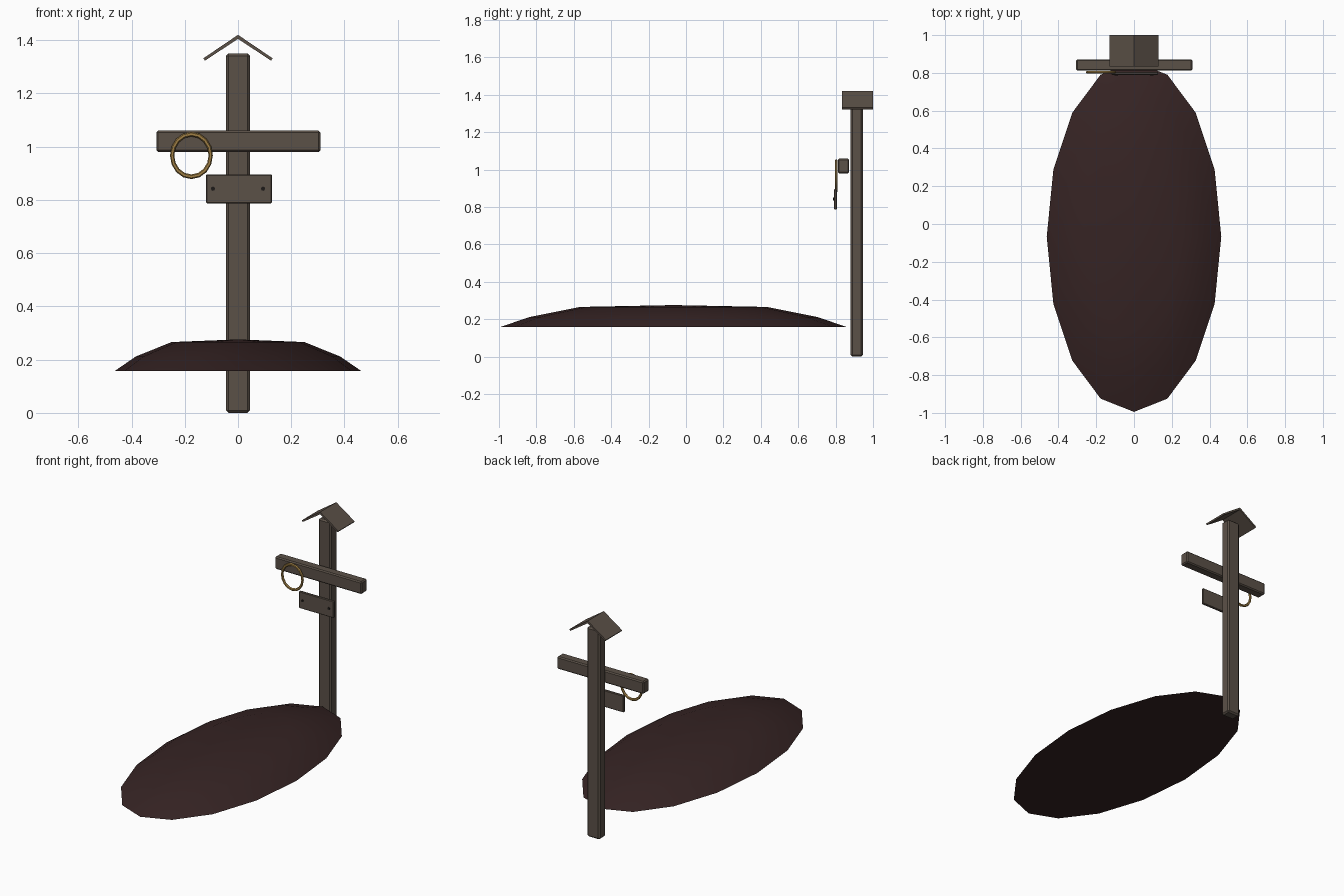
import bpy, bmesh, math
from mathutils import Matrix

cube = bpy.data.objects.get("Cube")
if cube:
    bpy.data.objects.remove(cube, do_unlink=True)


def material(name, rgb):
    m = bpy.data.materials.new(name)
    m.use_nodes = True
    m.diffuse_color = (*rgb, 1)
    m.node_tree.nodes["Principled BSDF"].inputs["Base Color"].default_value = (*rgb, 1)
    return m


WOOD = material("weathered wood", (0.105, 0.082, 0.064))
EARTH = material("dark earth", (0.036, 0.017, 0.017))
GOLD = material("aged gold", (0.36, 0.22, 0.06))
IRON = material("dark iron", (0.012, 0.010, 0.009))


def finish(name, bm, mat, smooth=None):
    bmesh.ops.recalc_face_normals(bm, faces=bm.faces)
    mesh = bpy.data.meshes.new(name)
    bm.to_mesh(mesh)
    bm.free()
    mesh.materials.append(mat)
    obj = bpy.data.objects.new(name, mesh)
    bpy.context.collection.objects.link(obj)
    if smooth:
        bpy.ops.object.select_all(action="DESELECT")
        obj.select_set(True)
        bpy.context.view_layer.objects.active = obj
        bpy.ops.object.shade_smooth_by_angle(angle=math.radians(smooth))
    return obj


def beam(name, low, high, bevel):
    """Bevelled timber between two opposite corners."""
    bm = bmesh.new()
    bmesh.ops.create_cube(bm, size=1)
    for v in bm.verts:
        v.co = [(a + b) / 2 + c * (b - a) for a, b, c in zip(low, high, v.co)]
    obj = finish(name, bm, WOOD)
    mod = obj.modifiers.new("worn edges", "BEVEL")
    mod.width = bevel
    mod.segments = 1
    return obj


# Earth mound: elliptical rings closed by a crown and a flat base
bm = bmesh.new()
SIDES = 16
rings = []
for scale, z in ((1, 0.158), (0.83, 0.212), (0.54, 0.266)):
    rings.append([bm.verts.new((0.462 * scale * math.cos(a), -0.067 + 0.928 * scale * math.sin(a), z))
                  for a in (math.tau * i / SIDES for i in range(SIDES))])
crown = bm.verts.new((0, -0.067, 0.276))
for i in range(SIDES):
    j = (i + 1) % SIDES
    for lower, upper in zip(rings, rings[1:]):
        bm.faces.new((lower[i], lower[j], upper[j], upper[i]))
    bm.faces.new((rings[-1][i], rings[-1][j], crown))
bm.faces.new(rings[0])
finish("earth_mound", bm, EARTH, 40)

# Timber post, crossbar and name board
beam("post", (-0.045, 0.88, 0), (0.045, 0.945, 1.35), 0.009)
beam("crossbar", (-0.307, 0.812, 0.98), (0.31, 0.872, 1.06), 0.007)
beam("board", (-0.12, 0.79, 0.787), (0.128, 0.806, 0.896), 0.004)

# Nails in the board
for side, x in (("right", -0.094), ("left", 0.094)):
    bm = bmesh.new()
    bmesh.ops.create_cone(bm, cap_ends=True, segments=8, radius1=0.008, radius2=0.008, depth=0.006,
                          matrix=Matrix.Translation((x, 0.789, 0.842)) @ Matrix.Rotation(math.pi / 2, 4, "X"))
    finish(side + "_nail", bm, IRON)

# Pitched roof: chevron profile swept from front to back
bm = bmesh.new()
chevron = ((-0.13, 1.332), (0, 1.42), (0.13, 1.332), (0.124, 1.323), (0, 1.405), (-0.124, 1.323))
front, back = ([bm.verts.new((x, y, z)) for x, z in chevron] for y in (0.835, 1.0))
for i in range(6):
    j = (i + 1) % 6
    bm.faces.new((front[i], front[j], back[j], back[i]))
for end in (front, back):
    for a, b, c, d in ((0, 1, 4, 5), (1, 2, 3, 4)):
        bm.faces.new((end[a], end[b], end[c], end[d]))
finish("roof", bm, WOOD)

# Hanging ring on the crossbar
bpy.ops.mesh.primitive_torus_add(major_segments=16, minor_segments=6, major_radius=1, minor_radius=0.11,
                                 location=(-0.175, 0.803, 0.967), rotation=(math.pi / 2, 0, 0))
ring = bpy.context.object
ring.name = "hanging_ring"
ring.scale = (0.0725, 0.08, 0.075)
ring.data.materials.append(GOLD)
bpy.ops.object.shade_smooth_by_angle(angle=math.radians(40))
